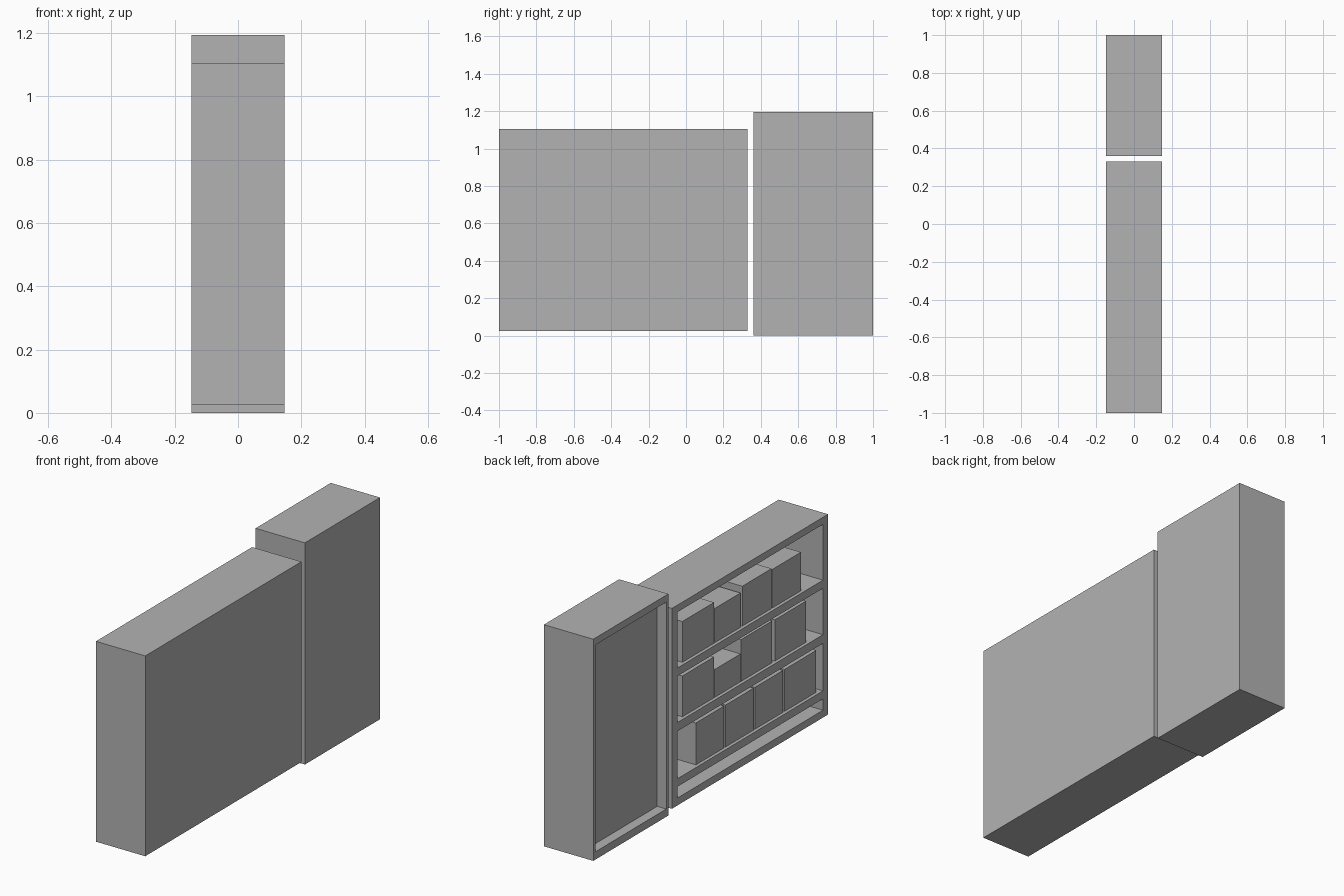
import bpy
import bmesh
from mathutils import Vector

default = bpy.data.objects.get("Cube")
if default:
    bpy.data.objects.remove(default, do_unlink=True)

GREY = (0.45, 0.45, 0.45, 1)
grey = bpy.data.materials.new("plain_grey")
grey.use_nodes = True
grey.diffuse_color = GREY
shader = next(n for n in grey.node_tree.nodes if n.type == "BSDF_PRINCIPLED")
shader.inputs["Base Color"].default_value = GREY

HALF = 0.147      # half the cabinet depth; the open side faces -x


def box(name, x, y, z):
    """Box spanning the given (low, high) ranges."""
    bm = bmesh.new()
    bmesh.ops.create_cube(bm, size=1)
    for v in bm.verts:
        v.co = Vector([lo + (c + 0.5) * (hi - lo)
                       for c, (lo, hi) in zip(v.co, (x, y, z))])
    mesh = bpy.data.meshes.new(name)
    bm.to_mesh(mesh)
    bm.free()
    mesh.materials.append(grey)
    obj = bpy.data.objects.new(name, mesh)
    bpy.context.collection.objects.link(obj)
    return obj


def cabinet(name, y, z, opening_y, openings_z, depth):
    """Solid body with compartments cut in from the open side."""
    body = box(name, (-HALF, HALF), y, z)
    for opening_z in openings_z:
        cutter = box("cutter", (-HALF - 0.1, -HALF + depth), opening_y, opening_z)
        cutter.hide_render = True
        cut = body.modifiers.new("compartment", "BOOLEAN")
        cut.operation = "DIFFERENCE"
        cut.solver = "EXACT"
        cut.object = cutter
        bpy.context.view_layer.objects.active = body
        bpy.ops.object.modifier_apply(modifier=cut.name)
        bpy.data.objects.remove(cutter, do_unlink=True)


# Tall cabinet with one shallow recess
cabinet("tall_cabinet", (0.36, 1), (0, 1.195), (0.378, 0.982),
        [(0.042, 1.157)], 0.054)

# Long shelf unit with four compartments
SHELVES = [0.169, 0.472, 0.766]
cabinet("shelf_unit", (-1, 0.33), (0.025, 1.105), (-0.957, 0.283),
        [(0.065, 0.126), (SHELVES[0], 0.425), (SHELVES[1], 0.722),
         (SHELVES[2], 1.067)], 0.27)

# Storage boxes on each shelf: (start y, end y, height)
ROWS = {
    "lower": [(0.10, -0.14, 0.226), (-0.152, -0.392, 0.226),
              (-0.402, -0.642, 0.226), (-0.655, -0.925, 0.226)],
    "middle": [(0.215, -0.055, 0.22), (-0.06, -0.28, 0.15),
               (-0.285, -0.55, 0.225), (-0.572, -0.838, 0.222)],
    "upper": [(0.215, -0.055, 0.22), (-0.06, -0.28, 0.185),
              (-0.295, -0.545, 0.215), (-0.55, -0.795, 0.208)],
}
FRONT = -HALF + 0.018
for (row, boxes), floor in zip(ROWS.items(), SHELVES):
    for i, (start, end, height) in enumerate(boxes):
        box(f"{row}_box_{i + 1}", (FRONT, FRONT + 0.22), (end, start),
            (floor, floor + height))
